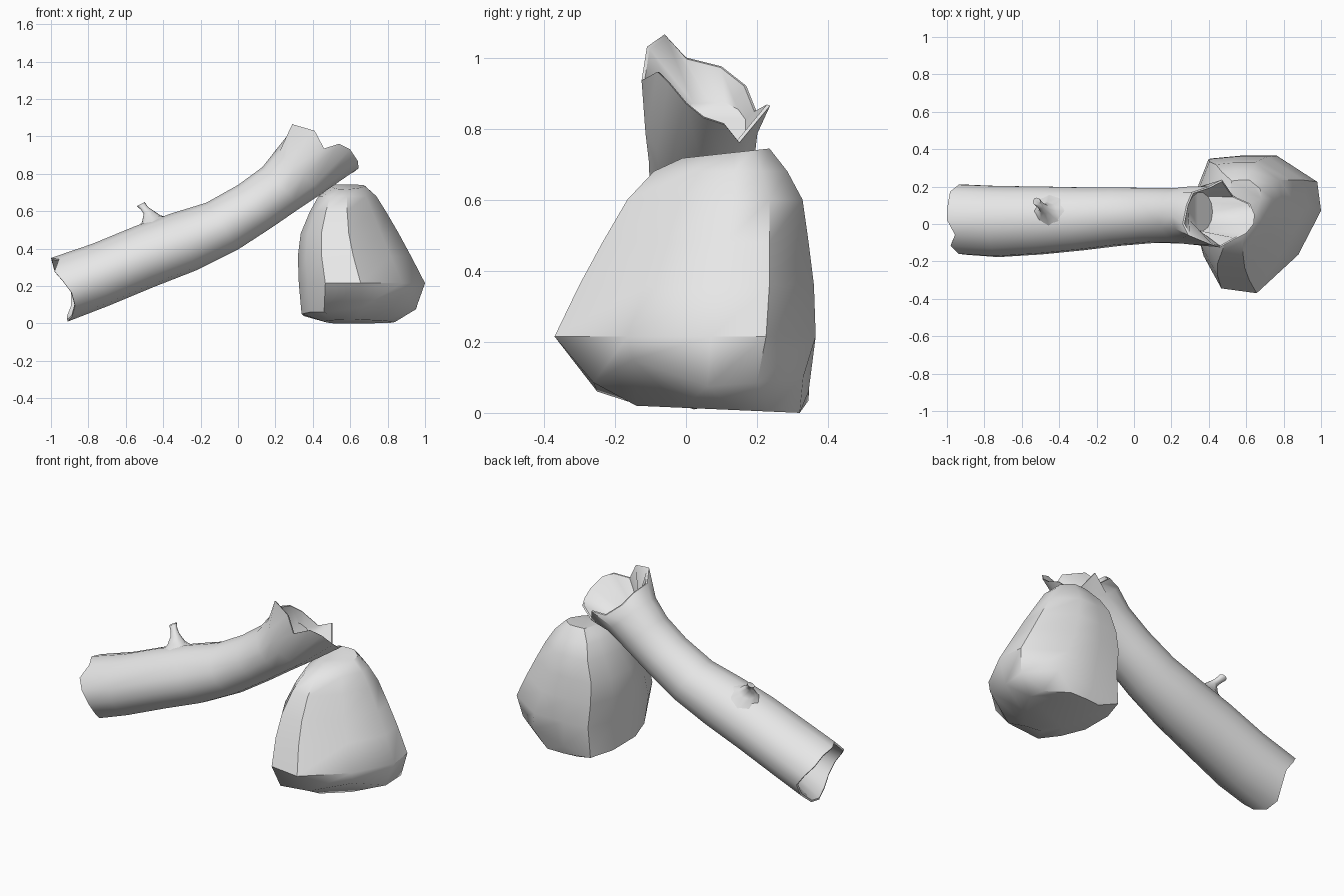
import bpy, math
from mathutils import Vector

cube = bpy.data.objects.get("Cube")
if cube:
    bpy.data.objects.remove(cube)

pale = bpy.data.materials.new("pale_grey")
pale.use_nodes = True
pale.diffuse_color = (0.8, 0.8, 0.8, 1)
pale.node_tree.nodes["Principled BSDF"].inputs["Base Color"].default_value = (0.8, 0.8, 0.8, 1)


def loft(name, rings, angle):
    """Skin equal-sized rings of points and cap both ends."""
    n = len(rings[0])
    verts = [p for ring in rings for p in ring]
    faces = [(k * n + i, k * n + (i + 1) % n, (k + 1) * n + (i + 1) % n, (k + 1) * n + i)
             for k in range(len(rings) - 1) for i in range(n)]
    faces.append(tuple(reversed(range(n))))
    faces.append(tuple(range(len(verts) - n, len(verts))))
    mesh = bpy.data.meshes.new(name)
    mesh.from_pydata(verts, [], faces)
    mesh.materials.append(pale)
    obj = bpy.data.objects.new(name, mesh)
    bpy.context.collection.objects.link(obj)
    bpy.ops.object.select_all(action='DESELECT')
    obj.select_set(True)
    bpy.context.view_layer.objects.active = obj
    bpy.ops.object.mode_set(mode='EDIT')
    bpy.ops.mesh.select_all(action='SELECT')
    bpy.ops.mesh.normals_make_consistent(inside=False)
    bpy.ops.object.mode_set(mode='OBJECT')
    bpy.ops.object.shade_smooth_by_angle(angle=math.radians(angle))


SIDES = 14
# Slightly flattened front upper side of the log
flatten = [1] * 11 + [.97, .93, .97]


def section(tx, tz, bx, bz, y0, y1):
    """Oval log section from its top point, bottom point and width."""
    mid = Vector(((tx + bx) / 2, (y0 + y1) / 2, (tz + bz) / 2))
    up = Vector(((tx - bx) / 2, 0, (tz - bz) / 2))
    side = Vector((0, (y1 - y0) / 2, 0))
    return [mid + f * (up * math.cos(2 * math.pi * i / SIDES) + side * math.sin(2 * math.pi * i / SIDES))
            for i, f in enumerate(flatten)]


def shrink(ring, factor):
    mid = sum(ring, Vector()) / len(ring)
    return [mid + (p - mid) * factor for p in ring]


# Broken lower end of the log
axis = Vector((0.93, 0, 0.36))
chips = [0, 0, 0, .03, .06, .04, 0, 0, .03, .06, .06, .03, 0, .04]
low_rim = [p + axis * c for p, c in zip(section(-1, .35, -.91, .01, -.17, .215), chips)]
low_lip = shrink(low_rim, 0.94)
low_cap = shrink(section(-.87, .39, -.76, .08, -.16, .2), 0.82)

# Bending trunk
trunk = [section(*s) for s in (
    (-.78, .425, -.69, .095, -.182, .208),
    (-.55, .52, -.45, .195, -.167, .205),
    (-.35, .59, -.22, .285, -.145, .2),
    (-.17, .645, 0, .395, -.12, .2),
    (0, .74, .18, .512, -.105, .195),
    (.13, .835, .34, .622, -.108, .195),
    (.205, .93, .45, .695, -.118, .205))]

# Splintered upper end
high_rim = [Vector(p) for p in (
    (.26, 0, 1.0), (.28, .1, .975), (.31, .17, .92), (.4, .2, .845), (.47, .237, .865),
    (.53, .15, .76), (.62, .11, .81), (.645, .05, .83), (.64, 0, .87), (.6, -.05, .93),
    (.54, -.08, .96), (.46, -.125, .935), (.41, -.11, 1.03), (.29, -.06, 1.065))]
high_lip = shrink(high_rim, 0.95)
high_cap = section(.29, .88, .42, .74, -.04, .17)

loft("hollow_log", [low_cap, low_lip, low_rim] + trunk + [high_rim, high_lip, high_cap], 42)

# Broken twig with a flared root that follows the bark
twig_rings = []
for x, y, z, r, slope, droop in ((-.45, .07, .535, .105, .4, 3), (-.463, .07, .563, .05, .34, 1.5),
                                 (-.478, .08, .595, .026, .3, 0), (-.5, .1, .615, .019, .4, 0),
                                 (-.52, .12, .638, .021, .5, 0)):
    ring = [Vector((x + r * math.cos(a), y + r * math.sin(a), z + slope * r * math.cos(a)))
            for a in (2 * math.pi * i / 8 for i in range(8))]
    for p in ring:
        p.z -= droop * (p.y - .02) ** 2
    twig_rings.append(ring)
loft("twig_stub", twig_rings, 60)

# Boulder: one outline fitted to the bounds at each height
outline = ((0, .5), (.07, .27), (.21, .035), (.49, 0), (.82, .28), (1, .6),
           (.97, .81), (.65, 1), (.36, 1), (.13, .98), (.04, .77))


def slab(z, x0, x1, y0, y1, tilt=0):
    ring = [Vector((x0 + (x1 - x0) * u, y0 + (y1 - y0) * v, z)) for u, v in outline]
    for p in ring:
        p.z += tilt * p.y
    return ring


# Uneven chipped edge above the underside
chipped_edge = [Vector(p) for p in (
    (.34, 0, .05), (.385, -.15, .06), (.46, -.25, .06), (.66, -.26, .085),
    (.88, -.15, .15), (.95, .06, .075), (.955, .2, .085), (.8, .33, .1),
    (.58, .345, .06), (.4, .345, .035), (.35, .2, .04))]
rock_rings = [slab(.014, .46, .84, -.14, .32, -.0435), chipped_edge] + [slab(*s) for s in (
    (.215, .325, 1, -.37, .365), (.36, .32, .925, -.3, .36),
    (.48, .335, .86, -.235, .345), (.6, .385, .79, -.165, .328),
    (.68, .43, .74, -.09, .285), (.718, .5, .68, -.01, .235, .11))]
loft("boulder", rock_rings, 42)
